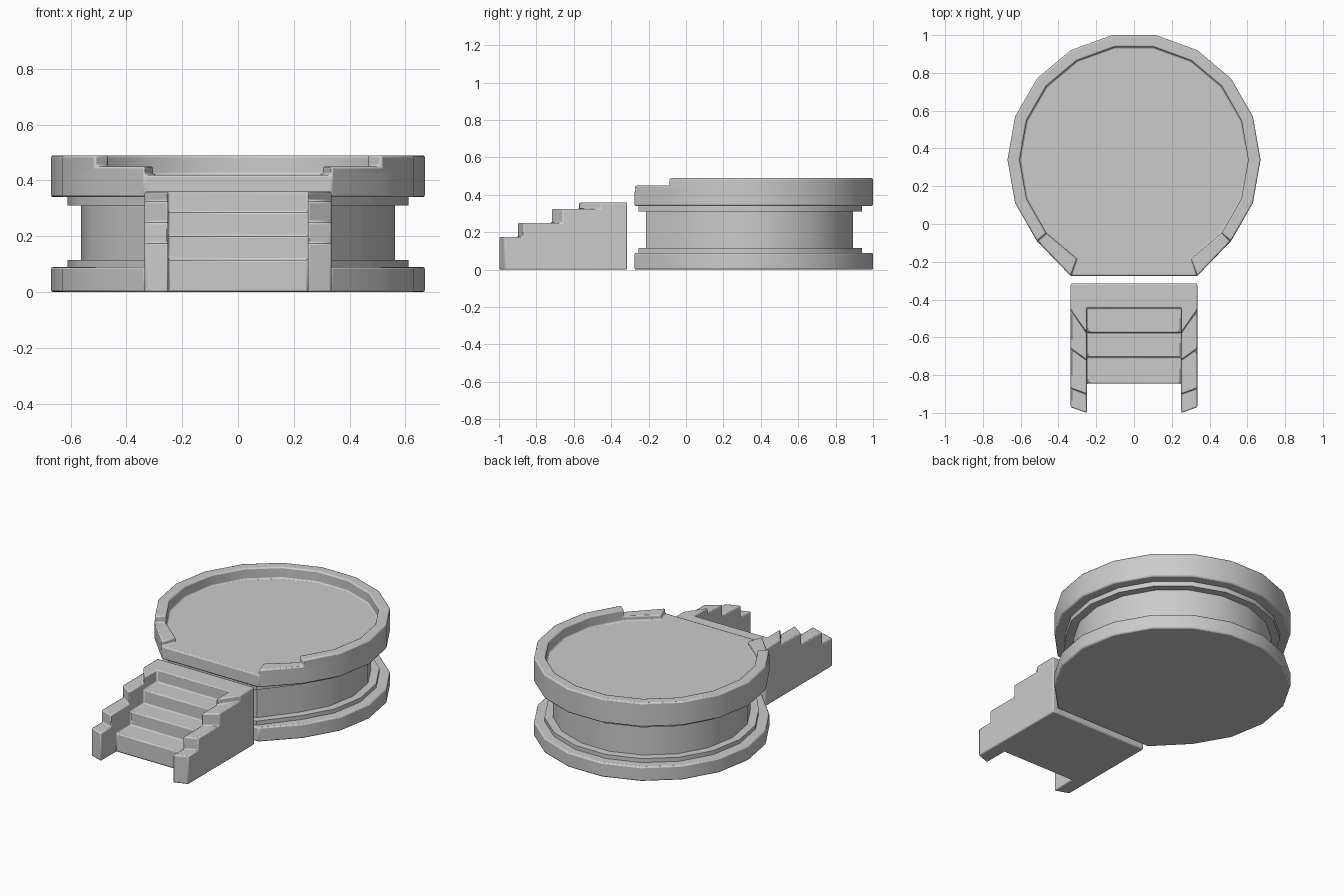
import bpy, bmesh
from math import radians, cos, sin

if "Cube" in bpy.data.objects:
    bpy.data.objects.remove(bpy.data.objects["Cube"])

CY = 0.34                                   # platform centre in y
ANGLES = [-60 + 20 * i for i in range(16)]  # 18-sided outline, open at the front


def finish(bm, name, bevel=0.0):
    bmesh.ops.remove_doubles(bm, verts=bm.verts, dist=1e-5)
    bmesh.ops.recalc_face_normals(bm, faces=bm.faces)
    me = bpy.data.meshes.new(name)
    bm.to_mesh(me)
    bm.free()
    ob = bpy.data.objects.new(name, me)
    bpy.context.collection.objects.link(ob)
    if bevel:
        add_bevel(ob, bevel)
    return ob


def add_bevel(ob, width):
    m = ob.modifiers.new("soft_edges", 'BEVEL')
    m.width, m.segments = width, 2
    m.limit_method, m.angle_limit = 'ANGLE', radians(35)


def smooth(ob):
    bpy.ops.object.select_all(action='DESELECT')
    ob.select_set(True)
    bpy.context.view_layer.objects.active = ob
    bpy.ops.object.shade_smooth_by_angle(angle=radians(30))


def face(bm, *pts):
    bm.faces.new([bm.verts.new(p) for p in pts])


def outline(r, front=None):
    pts = [(r * cos(radians(a)), CY + r * sin(radians(a))) for a in ANGLES]
    if front is not None:                   # cut straight across the front
        pts[0], pts[-1] = (pts[0][0], front), (pts[-1][0], front)
    return pts


def at(p, z):
    return (p[0], p[1], z)


# stacked tiers of the pedestal: radius, front y, bottom, top, bevel
for name, r, fy, z0, z1, bev in [("base_tier", 0.67, -0.275, 0, 0.09, 0.008),
                                 ("lower_ledge", 0.61, -0.255, 0.09, 0.115, 0),
                                 ("drum", 0.562, -0.215, 0.115, 0.31, 0),
                                 ("upper_ledge", 0.61, -0.255, 0.31, 0.34, 0)]:
    bm = bmesh.new()
    o = outline(r, fy)
    face(bm, *[at(p, z0) for p in o])
    face(bm, *[at(p, z1) for p in o])
    for p, q in zip(o, o[1:] + o[:1]):
        face(bm, at(p, z0), at(q, z0), at(q, z1), at(p, z1))
    smooth(finish(bm, name, bev))

# platform: floor with a raised rim that drops one step beside the entrance
bm = bmesh.new()
O, I = outline(0.67, -0.275), outline(0.605)
ZB, ZF, ZL, ZH = 0.34, 0.42, 0.45, 0.49
n = len(O) - 1


def wall(p, q, z0, z1):
    face(bm, at(p, z0), at(q, z0), at(q, z1), at(p, z1))


face(bm, *[at(p, ZB) for p in O])
face(bm, at(O[0], ZF), *[at(p, ZF) for p in I], at(O[n], ZF))
wall(O[n], O[0], ZB, ZF)
for i in range(n):
    low = i in (0, n - 1)
    wall(O[i], O[i + 1], ZB, ZF)
    wall(O[i], O[i + 1], ZF, ZL)
    wall(I[i], I[i + 1], ZF, ZL)
    if not low:
        wall(O[i], O[i + 1], ZL, ZH)
        wall(I[i], I[i + 1], ZL, ZH)
    zt = ZL if low else ZH
    face(bm, at(O[i], zt), at(O[i + 1], zt), at(I[i + 1], zt), at(I[i], zt))
for i in (0, n):
    wall(O[i], I[i], ZF, ZL)
for i in (1, n - 1):
    wall(O[i], I[i], ZL, ZH)
smooth(finish(bm, "platform", 0.008))


def loft(bm, a, b):
    """Closed solid between two matching sections."""
    face(bm, *a)
    face(bm, *b)
    for k in range(len(a)):
        j = (k + 1) % len(a)
        face(bm, a[k], a[j], b[j], b[k])


def stair_profile(fronts, heights, back):
    pts = [(back, 0)]
    z = 0
    for y, h in zip(fronts, heights):
        pts += [(y, z), (y, h)]
        z = h
    return pts + [(back, z)]


# treads of the stairs
BACK = -0.315
bm = bmesh.new()
prof = stair_profile([-0.845, -0.705, -0.575, -0.445], [0.115, 0.2, 0.285, 0.36], BACK)
loft(bm, [(-0.28, y, z) for y, z in prof], [(0.28, y, z) for y, z in prof])
stairs = finish(bm, "stairs")

# stepped side walls, their risers skewed towards the steps
HW = [0.175, 0.25, 0.325, 0.36]
inner = stair_profile([-1.0, -0.90, -0.72, -0.575], HW, BACK)
outer = stair_profile([-0.97, -0.87, -0.66, -0.455], HW, BACK)
for s in (-1, 1):
    bm = bmesh.new()
    loft(bm, [(s * 0.25, y, z) for y, z in inner], [(s * 0.335, y, z) for y, z in outer])
    w = finish(bm, "stair_wall")
    m = stairs.modifiers.new("join_wall", 'BOOLEAN')
    m.operation, m.solver, m.object = 'UNION', 'EXACT', w
    bpy.context.view_layer.objects.active = stairs
    bpy.ops.object.modifier_apply(modifier=m.name)
    bpy.data.objects.remove(w)
add_bevel(stairs, 0.007)
smooth(stairs)
